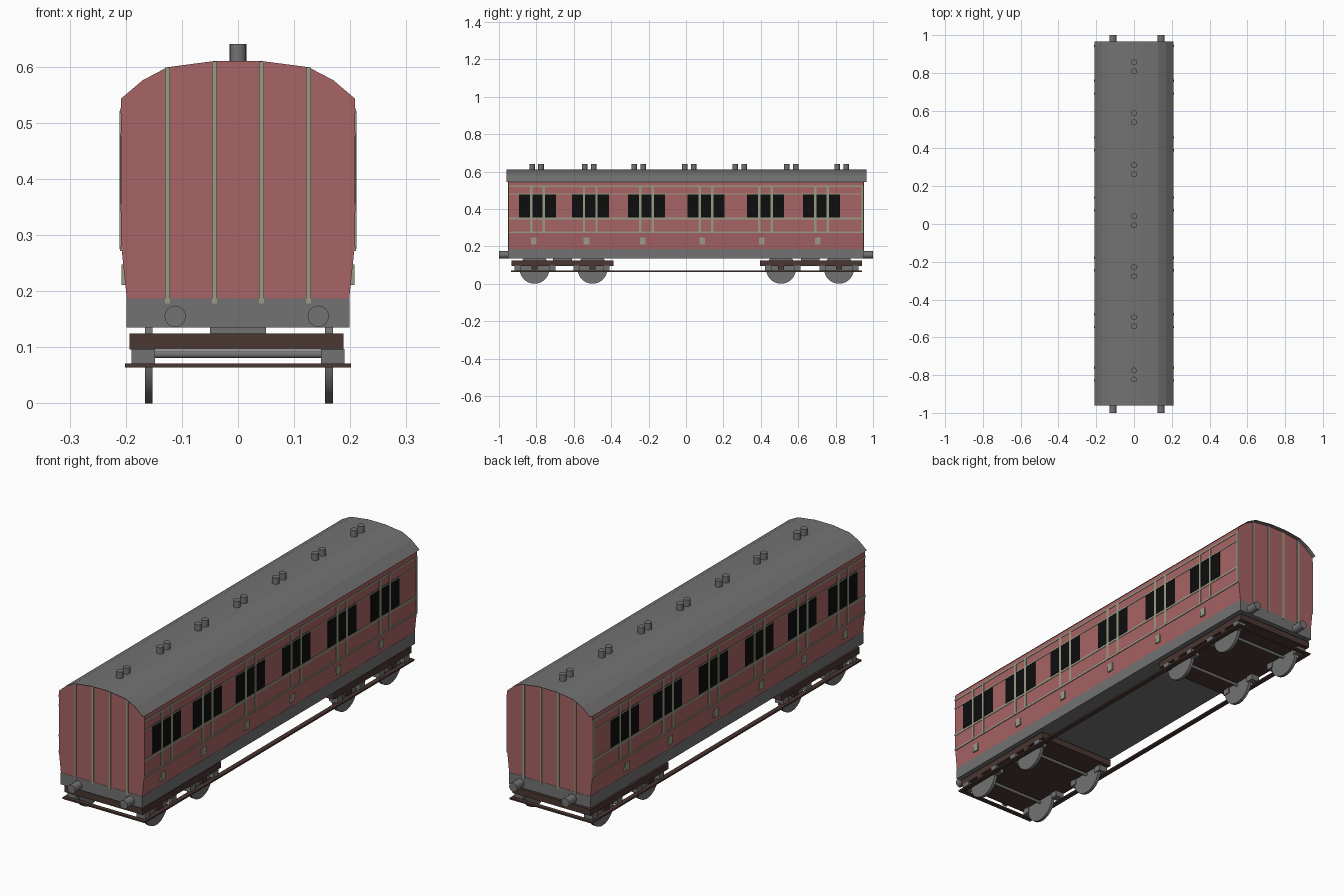
import bpy, bmesh, math
from mathutils import Matrix

if "Cube" in bpy.data.objects:
    bpy.data.objects.remove(bpy.data.objects["Cube"])

def mat(name, rgb):
    m = bpy.data.materials.new(name)
    m.diffuse_color = (*rgb, 1)
    m.use_nodes = True
    m.node_tree.nodes["Principled BSDF"].inputs["Base Color"].default_value = m.diffuse_color
    return m

RED = mat("carriage_red", (0.39, 0.125, 0.13))
GREY = mat("grey", (0.17, 0.17, 0.17))
TRIM = mat("sage_trim", (0.32, 0.33, 0.23))
BLACK = mat("window_black", (0.004, 0.004, 0.004))
BROWN = mat("dark_brown", (0.068, 0.038, 0.032))

def finish(name, bm, material, smooth=False):
    me = bpy.data.meshes.new(name)
    bmesh.ops.recalc_face_normals(bm, faces=bm.faces)
    bm.to_mesh(me)
    bm.free()
    me.materials.append(material)
    ob = bpy.data.objects.new(name, me)
    bpy.context.collection.objects.link(ob)
    if smooth:
        bpy.ops.object.select_all(action='DESELECT')
        ob.select_set(True)
        bpy.context.view_layer.objects.active = ob
        bpy.ops.object.shade_smooth_by_angle(angle=math.radians(40))
    return ob

def boxes(name, material, spans, mirror_x=False):
    """Each span is (x0, x1, y0, y1, z0, z1)."""
    bm = bmesh.new()
    for s in spans:
        for sx in ((1, -1) if mirror_x else (1,)):
            x0, x1, y0, y1, z0, z1 = s
            c = ((x0 + x1) / 2 * sx, (y0 + y1) / 2, (z0 + z1) / 2)
            m = Matrix.Translation(c) @ Matrix.Diagonal((x1 - x0, y1 - y0, z1 - z0, 1))
            bmesh.ops.create_cube(bm, size=1, matrix=m)
    return finish(name, bm, material)

def cylinders(name, material, items, axis, seg=16):
    """Each item is (centre, radius, length)."""
    rot = {'x': Matrix.Rotation(math.pi / 2, 4, 'Y'),
           'y': Matrix.Rotation(math.pi / 2, 4, 'X'), 'z': Matrix()}[axis]
    bm = bmesh.new()
    for c, r, l in items:
        bmesh.ops.create_cone(bm, cap_ends=True, segments=seg, radius1=r, radius2=r,
                              depth=l, matrix=Matrix.Translation(c) @ rot)
    return finish(name, bm, material, True)

def extrude(name, material, profile, y0, y1, closed):
    bm = bmesh.new()
    a = [bm.verts.new((x, y0, z)) for x, z in profile]
    b = [bm.verts.new((x, y1, z)) for x, z in profile]
    n = len(profile)
    for i in range(n if closed else n - 1):
        j = (i + 1) % n
        bm.faces.new((a[i], a[j], b[j], b[i]))
    if closed:
        bm.faces.new(a)
        bm.faces.new(b)
    return finish(name, bm, material)

def mirrored(half):
    return half + [(-x, z) for x, z in reversed(half)]

Y0, Y1 = -0.95, 0.948

# Body and curved roof shell
arc = [(0.209, 0.545), (0.17, 0.578), (0.126, 0.601), (0.042, 0.612)]
extrude("body", RED, mirrored([(0.198, 0.185), (0.2085, 0.285)]
        + [(x - 0.0005, z - 0.002) for x, z in arc]), Y0, Y1, True)
extrude("roof", GREY, mirrored(arc), -0.96, 0.966, False)
boxes("underframe", GREY, [(-0.199, 0.199, Y0 - 0.001, Y1 + 0.001, 0.135, 0.187)])

# Roof ventilators in pairs
vents = []
for y in (0.832, 0.563, 0.287, 0.017, -0.253, -0.518, -0.799):
    for d in (-0.024, 0.024):
        vents.append(((0, y + d, 0.62), 0.015, 0.04))
cylinders("roof_vents", GREY, vents, 'z')

# Windows, door strips and door plates on both sides
starts = (-0.893, -0.61, -0.31, 0.008, 0.326, 0.626)
boxes("windows", BLACK, [(0.2065, 0.2098, y, y + 0.198, 0.355, 0.482) for y in starts], True)
strips = []
for y in starts:
    for d in (0.065, 0.132):
        strips.append((0.2065, 0.2108, y + d - 0.006, y + d + 0.006, 0.275, 0.521))
    strips.append((0.2, 0.2075, y + 0.063, y + 0.093, 0.211, 0.247))
for z, h in ((0.521, 0.004), (0.479, 0.0025), (0.348, 0.005), (0.275, 0.004)):
    strips.append((0.2065, 0.2104, Y0, Y1, z - h, z + h))
strips.append((0.2065, 0.2106, 0.937, Y1, 0.275, 0.521))
boxes("side_trim", TRIM, strips, True)

# Vertical strips on both ends
ends = []
for x, top in ((0.042, 0.609), (0.126, 0.598)):
    for y in (Y0, Y1):
        ends.append((x - 0.0045, x + 0.0045, y - 0.003, y + 0.003, 0.178, top))
boxes("end_trim", TRIM, ends, True)

# Buffers
cylinders("buffers", GREY, [((x, s * 0.97, 0.155), 0.019, 0.06)
          for x in (-0.112, 0.143) for s in (-1, 1)], 'y')

# Bogie frames with small hanger boxes
boxes("bogie_frames", BROWN, [(-0.193, 0.188, -0.933, -0.388, 0.096, 0.124),
                              (-0.193, 0.188, 0.396, 0.941, 0.096, 0.124)])
boxes("hanger_boxes", GREY, [(0.148, 0.19, y - 0.017, y + 0.017, 0.07, 0.097)
      for y in (-0.9, -0.715, -0.585, -0.425, 0.44, 0.595, 0.73, 0.905)], True)
boxes("bogie_pivots", GREY, [(-0.05, 0.05, y - 0.05, y + 0.05, 0.12, 0.137)
      for y in (-0.66, 0.665)])

# Wheels and axles
wheel_y = (-0.81, -0.5, 0.508, 0.818)
cylinders("wheels", GREY, [((x, y, 0.08), 0.08, 0.014)
          for y in wheel_y for x in (-0.159, 0.162)], 'x', 28)
cylinders("axles", GREY, [((0, y, 0.087), 0.007, 0.32) for y in wheel_y], 'x', 10)
boxes("axle_boxes", BROWN, [(0.165, 0.188, y - 0.016, y + 0.016, 0.075, 0.098)
      for y in wheel_y], True)

# Footboard running round the whole carriage
boxes("footboards", BROWN, [(0.18, 0.201, -0.935, 0.941, 0.064, 0.071)], True)
boxes("end_footboards", BROWN, [(-0.201, 0.201, -0.935, -0.916, 0.0641, 0.0709),
                                (-0.201, 0.201, 0.922, 0.941, 0.0641, 0.0709)])
